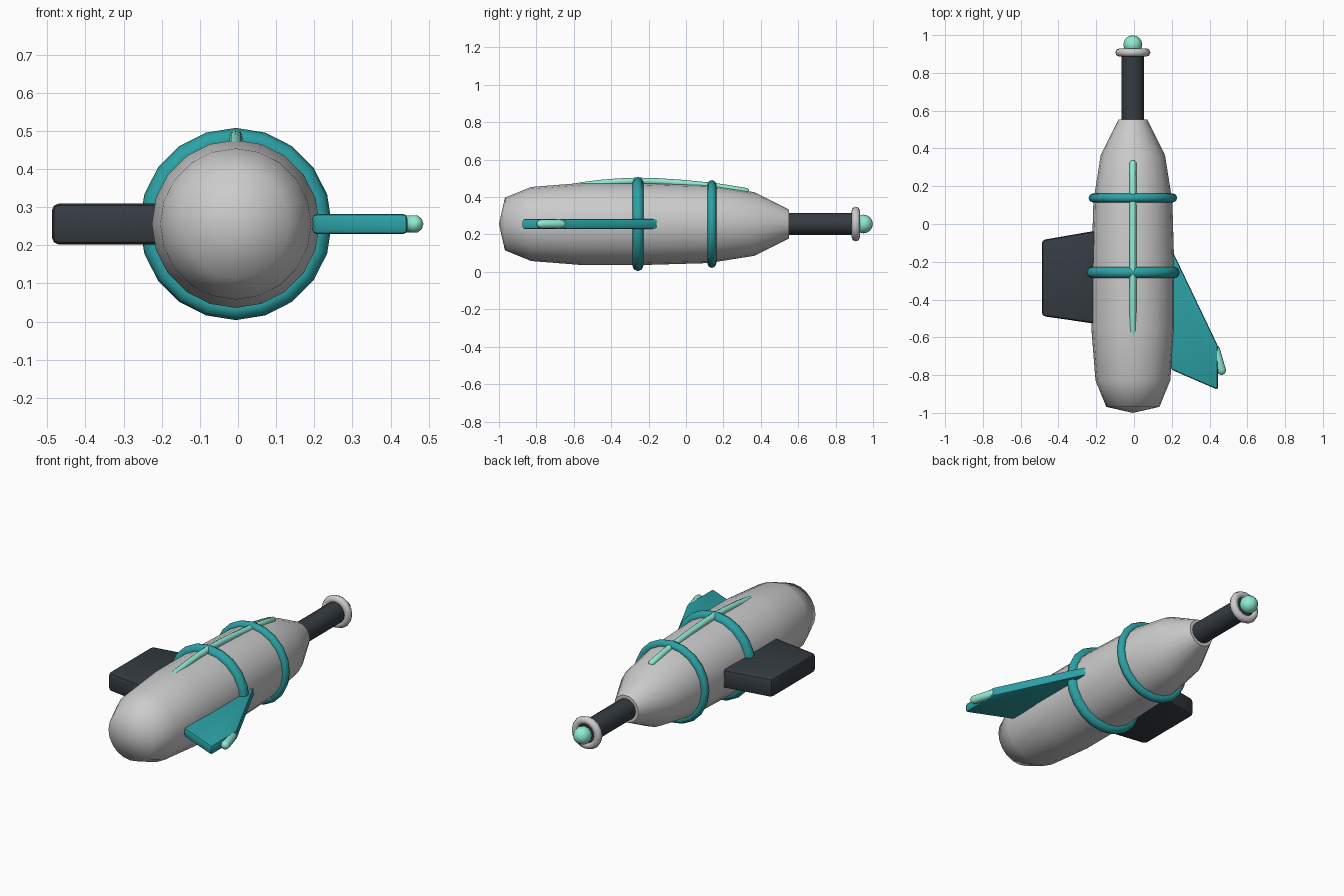
import bpy, bmesh, math
from mathutils import Vector

if "Cube" in bpy.data.objects:
    bpy.data.objects.remove(bpy.data.objects["Cube"])

CX, CZ = -0.006, 0.256   # long axis of the model runs along y here


def material(name, rgb):
    m = bpy.data.materials.new(name)
    m.diffuse_color = (*rgb, 1)
    m.use_nodes = True
    m.node_tree.nodes["Principled BSDF"].inputs["Base Color"].default_value = m.diffuse_color
    return m


TEAL = material("teal", (0.025, 0.36, 0.38))
DARK = material("dark", (0.036, 0.045, 0.055))
MINT = material("mint", (0.28, 0.82, 0.66))


def finish(bm, name, mat=None, angle=40):
    bmesh.ops.remove_doubles(bm, verts=bm.verts, dist=1e-5)
    bmesh.ops.recalc_face_normals(bm, faces=bm.faces)
    me = bpy.data.meshes.new(name)
    bm.to_mesh(me)
    bm.free()
    ob = bpy.data.objects.new(name, me)
    bpy.context.collection.objects.link(ob)
    if mat:
        me.materials.append(mat)
    bpy.ops.object.select_all(action='DESELECT')
    ob.select_set(True)
    bpy.context.view_layer.objects.active = ob
    bpy.ops.object.shade_smooth_by_angle(angle=math.radians(angle))
    return ob


def lathe(name, profile, sides, mat=None, closed=False, angle=40):
    """Spin (y, radius) points about the long axis."""
    bm = bmesh.new()
    rings = []
    for y, r in profile:
        rings.append([bm.verts.new((CX + r * math.sin(2 * math.pi * i / sides), y,
                                    CZ + r * math.cos(2 * math.pi * i / sides)))
                      for i in range(sides)])
    pairs = list(zip(rings, rings[1:]))
    if closed:
        pairs.append((rings[-1], rings[0]))
    for a, b in pairs:
        for i in range(sides):
            j = (i + 1) % sides
            bm.faces.new((a[i], a[j], b[j], b[i]))
    return finish(bm, name, mat, angle)


def ring(name, y, major, minor, sides, mat=None):
    prof = [(y + minor * math.sin(k * math.pi / 4), major + minor * math.cos(k * math.pi / 4))
            for k in range(8)]
    return lathe(name, prof, sides, mat, closed=True, angle=60)


def fin(name, outline, thickness, bevel, mat):
    """Flat plate from an (x, y) outline, with rounded edges."""
    bm = bmesh.new()
    f = bm.faces.new([bm.verts.new((x, y, CZ - thickness / 2)) for x, y in outline])
    ext = bmesh.ops.extrude_face_region(bm, geom=[f])
    up = [v for v in ext["geom"] if isinstance(v, bmesh.types.BMVert)]
    bmesh.ops.translate(bm, verts=up, vec=(0, 0, thickness))
    bmesh.ops.recalc_face_normals(bm, faces=bm.faces)
    bmesh.ops.bevel(bm, geom=bm.edges[:], offset=bevel, segments=2,
                    profile=0.5, affect='EDGES')
    return finish(bm, name, mat, 35)


def tube(name, path, sides, mat):
    """Sweep a round section along (point, radius) pairs."""
    bm = bmesh.new()
    pts = [Vector(p) for p, _ in path]
    rings = []
    for k, (_, r) in enumerate(path):
        t = (pts[min(k + 1, len(pts) - 1)] - pts[max(k - 1, 0)]).normalized()
        side = t.cross(Vector((0, 0, 1))).normalized()
        up = side.cross(t)
        rings.append([bm.verts.new(pts[k] + r * (math.cos(a) * side + math.sin(a) * up))
                      for a in (2 * math.pi * i / sides for i in range(sides))])
    for a, b in zip(rings, rings[1:]):
        for i in range(sides):
            j = (i + 1) % sides
            bm.faces.new((a[i], a[j], b[j], b[i]))
    bm.faces.new(rings[0])
    bm.faces.new(rings[-1])
    return finish(bm, name, mat, 60)


# main hull, rounded tail to tapered neck
lathe("body", [(-1.0, 0), (-0.968, 0.141), (-0.828, 0.198), (-0.55, 0.22), (-0.22, 0.219),
               (0.12, 0.209), (0.366, 0.17), (0.552, 0.077), (0.552, 0)], 20, angle=62)

# neck rod, collar and end ball
lathe("neck_rod", [(0.5, 0), (0.5, 0.06), (0.915, 0.06), (0.92, 0.055), (0.92, 0)], 16, DARK)
ring("neck_collar", 0.908, 0.071, 0.022, 16)
lathe("end_ball", [(0.949 - 0.05 * math.cos(k * math.pi / 8), 0.05 * math.sin(k * math.pi / 8))
                   for k in range(9)], 12, MINT, angle=60)

# hull bands
ring("rear_band", -0.257, 0.222, 0.030, 20, TEAL)
ring("front_band", 0.138, 0.211, 0.024, 20, TEAL)

# side fins
fin("left_fin", [(-0.488, -0.085), (-0.488, -0.487), (-0.17, -0.533), (-0.17, -0.03)],
    0.107, 0.018, DARK)
fin("right_fin", [(0.195, -0.125), (0.195, -0.77), (0.444, -0.878), (0.444, -0.645)],
    0.053, 0.012, TEAL)

# fin tip light, a small capsule
a, b = Vector((0.431, -0.665, CZ)), Vector((0.463, -0.775, CZ))
d, r = (b - a).normalized(), 0.024
steps = [math.radians(t) for t in (85, 60, 30, 0)]
tube("fin_tip_light",
     [(a - d * r * math.sin(t), r * math.cos(t)) for t in steps] +
     [(b + d * r * math.sin(t), r * math.cos(t)) for t in reversed(steps)], 10, MINT)

# spine strip along the top
spine = [(0.335, 0.429, 0.010), (0.325, 0.430, 0.018), (0.23, 0.446, 0.018), (0.14, 0.459, 0.018),
         (-0.03, 0.475, 0.018), (-0.15, 0.483, 0.018), (-0.26, 0.486, 0.018),
         (-0.36, 0.482, 0.018), (-0.46, 0.474, 0.018), (-0.56, 0.461, 0.018), (-0.66, 0.443, 0.018)]
tube("spine_strip", [((CX, y, z), w) for y, z, w in spine], 8, MINT)
